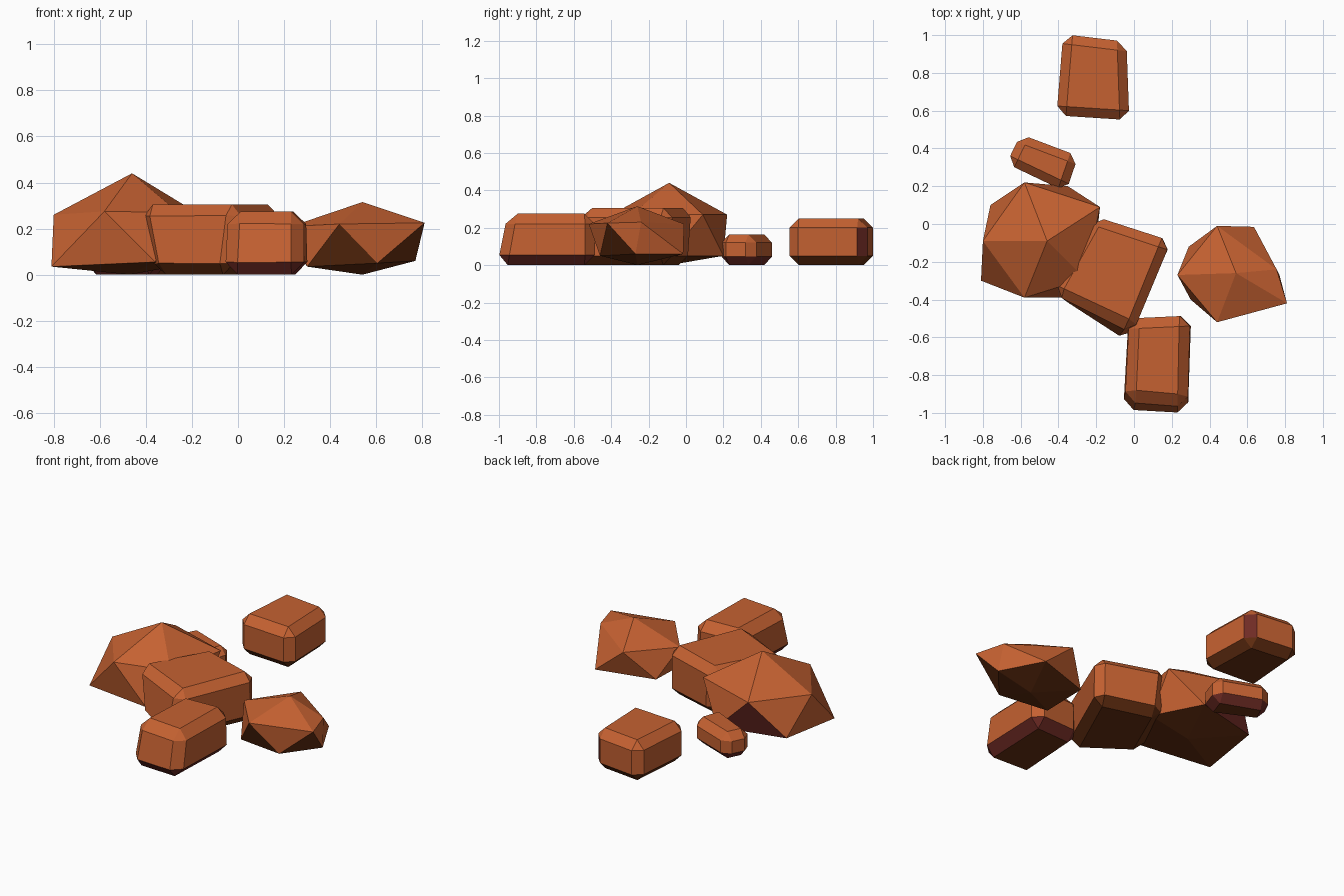
import bpy, bmesh
from mathutils import Vector

if "Cube" in bpy.data.objects:
    bpy.data.objects.remove(bpy.data.objects["Cube"])


def material(name, rgb):
    m = bpy.data.materials.new(name)
    m.diffuse_color = (*rgb, 1)
    m.use_nodes = True
    m.node_tree.nodes["Principled BSDF"].inputs["Base Color"].default_value = m.diffuse_color
    return m


clay = material("clay orange rock", (0.56, 0.12, 0.031))
maroon = material("dark maroon rock", (0.16, 0.024, 0.018))
brown = material("dark brown underside", (0.14, 0.03, 0.006))


def finish(name, bm, is_maroon):
    """Store the mesh: maroon faces by rule, brown undersides, clay elsewhere."""
    bmesh.ops.recalc_face_normals(bm, faces=bm.faces)
    bm.normal_update()
    for f in bm.faces:
        if is_maroon(f.normal, f.calc_center_median()):
            f.material_index = 1
        elif f.normal.z < -0.45:
            f.material_index = 2
    mesh = bpy.data.meshes.new(name)
    bm.to_mesh(mesh)
    bm.free()
    for m in (clay, maroon, brown):
        mesh.materials.append(m)
    bpy.context.collection.objects.link(bpy.data.objects.new(name, mesh))


def plain(n, c):
    return False


def low_chamfer(n, c):
    return -0.9 < n.z < -0.3


def block(name, top, bottom, height, chamfer, is_maroon=plain):
    """Skewed block with chamfered edges; corners run NW, SW, SE, NE."""
    bm = bmesh.new()
    lo = [bm.verts.new((x, y, 0)) for x, y in bottom]
    hi = [bm.verts.new((x, y, height)) for x, y in top]
    bm.faces.new(hi)
    bm.faces.new(lo[::-1])
    for i in range(4):
        j = (i + 1) % 4
        bm.faces.new((lo[i], lo[j], hi[j], hi[i]))
    bmesh.ops.recalc_face_normals(bm, faces=bm.faces)
    bmesh.ops.bevel(bm, geom=bm.edges[:], offset=chamfer, offset_type='OFFSET',
                    segments=1, profile=0.5, affect='EDGES')
    finish(name, bm, is_maroon)


def boulder(name, apex, upper, lower, base, is_maroon=plain):
    """Twenty-sided boulder: apex, two staggered rings of five, base point.
    lower[i] sits between upper[i] and upper[i + 1]."""
    bm = bmesh.new()
    a, b = bm.verts.new(apex), bm.verts.new(base)
    u = [bm.verts.new(p) for p in upper]
    l = [bm.verts.new(p) for p in lower]
    for i in range(5):
        j = (i + 1) % 5
        bm.faces.new((a, u[i], u[j]))
        bm.faces.new((u[i], l[i], u[j]))
        bm.faces.new((l[i], l[j], u[j]))
        bm.faces.new((b, l[j], l[i]))
    finish(name, bm, is_maroon)


# Faceted boulders (the large one has a dark overhang at the back)
boulder("large_boulder", (-0.46, -0.09, 0.44),
        [(-0.58, 0.22, 0.27), (-0.80, -0.09, 0.26), (-0.58, -0.39, 0.275),
         (-0.26, -0.29, 0.27), (-0.18, 0.09, 0.27)],
        [(-0.76, 0.10, 0.05), (-0.81, -0.30, 0.035), (-0.36, -0.39, 0.055),
         (-0.20, -0.09, 0.05), (-0.35, 0.20, 0.05)],
        (-0.47, -0.09, 0.0),
        lambda n, c: n.y > 0.5 and n.z < 0 and c.z > 0.08 and -0.62 < c.x < -0.5)
boulder("right_boulder", (0.54, -0.26, 0.315),
        [(0.44, -0.01, 0.22), (0.23, -0.27, 0.21), (0.44, -0.52, 0.22),
         (0.81, -0.42, 0.225), (0.755, -0.24, 0.23)],
        [(0.29, -0.12, 0.05), (0.30, -0.40, 0.035), (0.605, -0.46, 0.05),
         (0.77, -0.27, 0.06), (0.635, -0.015, 0.06)],
        (0.54, -0.26, 0.0))

# Chamfered blocks
corners = [(-0.375, 1.005), (-0.41, 0.575), (-0.025, 0.55), (-0.04, 0.965)]
block("back_block", corners, corners, 0.25, 0.05,
      lambda n, c: abs(n.z) < 0.1 and n.x > 0.4 and n.y > 0.4)

corners = [(-0.60, 0.475), (-0.675, 0.32), (-0.36, 0.17), (-0.295, 0.36)]
block("small_block", corners, corners, 0.165, 0.045, low_chamfer)

block("middle_block",
      [(-0.21, 0.045), (-0.44, -0.365), (0.0, -0.57), (0.195, -0.09)],
      [(-0.19, 0.02), (-0.375, -0.395), (-0.045, -0.63), (0.20, -0.09)],
      0.305, 0.05)

block("front_block",
      [(-0.025, -0.50), (-0.045, -0.93), (0.285, -0.96), (0.295, -0.485)],
      [(-0.03, -0.50), (-0.06, -0.995), (0.285, -1.01), (0.305, -0.485)],
      0.275, 0.055, low_chamfer)
